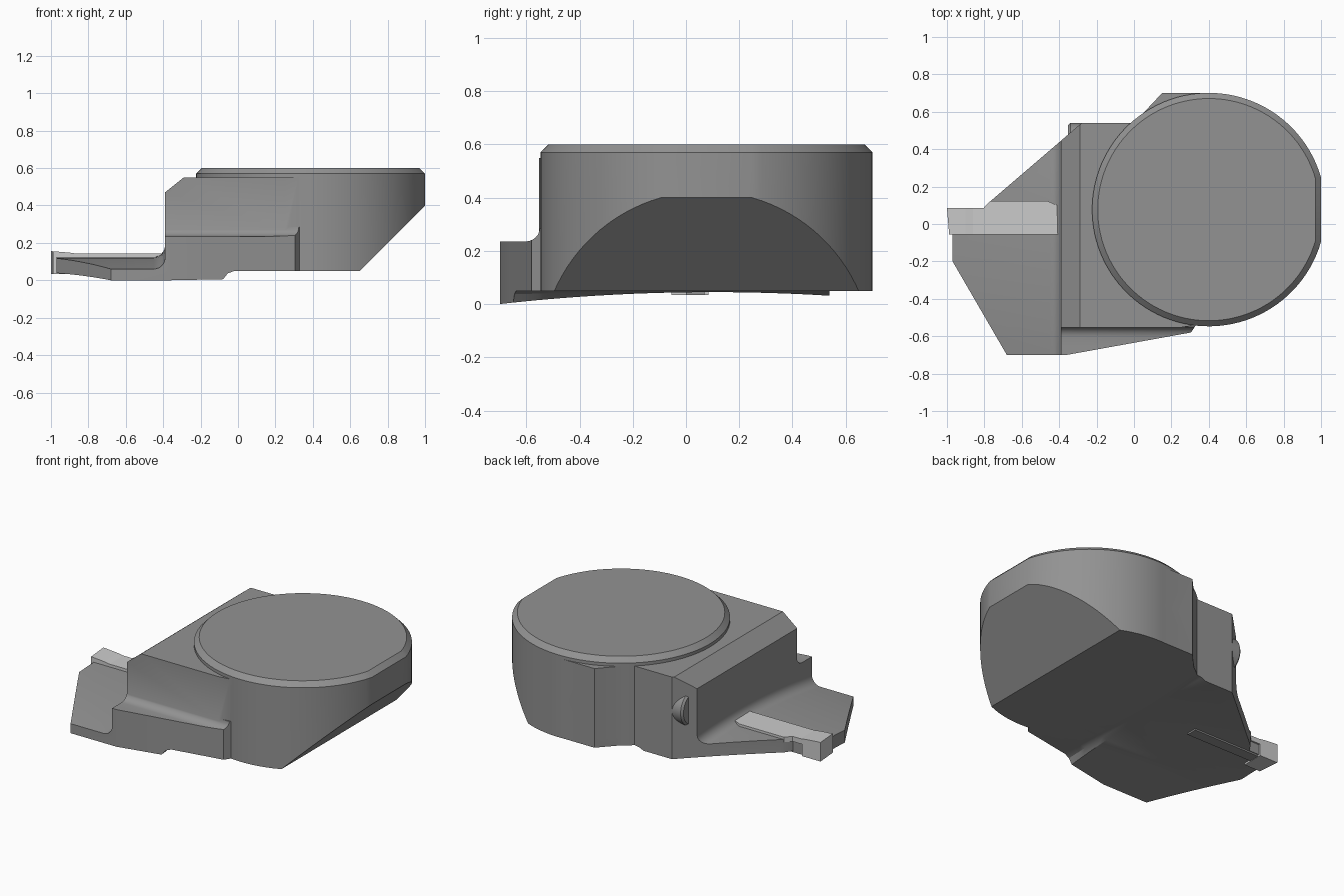
import bpy, bmesh, math

if "Cube" in bpy.data.objects:
    bpy.data.objects.remove(bpy.data.objects["Cube"])


def make(name, rings):
    """Closed solid lofted through rings of equal point count."""
    bm = bmesh.new()
    vs = [[bm.verts.new(p) for p in r] for r in rings]
    n = len(rings[0])
    for a, b in zip(vs, vs[1:]):
        for i in range(n):
            j = (i + 1) % n
            bm.faces.new((a[i], a[j], b[j], b[i]))
    bm.faces.new(vs[0][::-1])
    bm.faces.new(vs[-1])
    bmesh.ops.recalc_face_normals(bm, faces=bm.faces)
    me = bpy.data.meshes.new(name)
    bm.to_mesh(me)
    bm.free()
    ob = bpy.data.objects.new(name, me)
    bpy.context.collection.objects.link(ob)
    return ob


def plan(name, pts, z0, z1):
    return make(name, [[(x, y, z) for x, y in pts] for z in (z0, z1)])


def side(name, pts, y0, y1):
    return make(name, [[(x, y, z) for x, z in pts] for y in (y0, y1)])


def boolean(ob, tool, op):
    m = ob.modifiers.new("bool", 'BOOLEAN')
    m.object, m.operation, m.solver = tool, op, 'EXACT'
    bpy.context.view_layer.objects.active = ob
    bpy.ops.object.modifier_apply(modifier=m.name)
    bpy.data.objects.remove(tool)


def smooth(ob, angle=25):
    bpy.ops.object.select_all(action='DESELECT')
    ob.select_set(True)
    bpy.context.view_layer.objects.active = ob
    bpy.ops.object.shade_smooth_by_angle(angle=math.radians(angle))


def paint(name, grey, *obs):
    mat = bpy.data.materials.new(name)
    mat.diffuse_color = (grey, grey, grey, 1)
    mat.use_nodes = True
    mat.node_tree.nodes["Principled BSDF"].inputs["Base Color"].default_value = mat.diffuse_color
    for ob in obs:
        ob.data.materials.clear()
        ob.data.materials.append(mat)


# Round clamping drum with a flat on the right and a chamfered rim
CX, CY, R = 0.4, 0.077, 0.624


def disc(r, flat):
    a = math.acos((flat - CX) / r)
    return [(CX + r * math.cos(a + (2 * math.pi - 2 * a) * i / 95),
             CY + r * math.sin(a + (2 * math.pi - 2 * a) * i / 95)) for i in range(96)]


outer, inner = disc(R, 1.0), disc(R - 0.03, 0.97)
body = make("tool_head", [[(x, y, z) for x, y in o]
                          for o, z in ((outer, 0.05), (outer, 0.57), (inner, 0.6))])
# Sloping underside of the drum
boolean(body, side("slope_cutter", [(0.6, 0), (1.2, 0), (1.2, 0.6)], -1, 1), 'DIFFERENCE')

# Shoulder block, chamfered at its left top edge
block = side("block", [(-0.39, 0.1), (0.42, 0.1), (0.42, 0.55), (-0.29, 0.55), (-0.39, 0.47)], -0.8, 0.8)
boolean(block, plan("block_outline",
                    [(-0.5, -0.553), (0.25, -0.553), (0.4, -0.53), (0.4, 0.7), (0.15, 0.7),
                     (0, 0.54), (-0.28, 0.54), (-0.5, 0.352)], 0, 1), 'INTERSECT')


# Lower plate: arched top and bottom, with fillets to the block
def section(y):
    bot = 0.045 - 0.07 * (y - 0.1) ** 2
    top = 0.127 - 0.104 * (y - 0.1) ** 2
    t = min(max((y + 0.605) / 0.055, 0), 1)
    ledge = 0.235 + 0.05 * (1 - math.sqrt(1 - t * t))
    pts = [(-1.05, bot), (-0.08, bot), (-0.055, bot + 0.7 * (0.05 - bot)), (-0.02, 0.05),
           (0.42, 0.05), (0.42, ledge), (-0.39, ledge)]
    for i in range(7):
        a = math.radians(15 * i)
        pts.append((-0.45 + 0.06 * math.cos(a), top + 0.06 - 0.06 * math.sin(a)))
    return [(x, y, z) for x, z in pts + [(-1.05, top)]]


ys = [-0.72, -0.66, -0.605, -0.59, -0.577, -0.566, -0.557, -0.552, -0.55]
ys += [-0.5 + 0.08 * i for i in range(16)]
plate = make("plate", [section(y) for y in ys])
boolean(plate, plan("plate_outline",
                    [(-0.97, -0.05), (-0.97, -0.2), (-0.68, -0.7), (-0.36, -0.7),
                     (0.305, -0.58), (0.335, -0.535), (0.36, 0.69), (0.15, 0.7), (0, 0.54),
                     (-0.28, 0.54), (-0.77, 0.12), (-0.8, 0.075), (-0.87, 0.075),
                     (-0.87, -0.05)], -0.2, 0.5), 'INTERSECT')
# Bottom of the back wedge level with the drum
wedge = plan("wedge", [(0, 0.54), (0, 0.3), (0.4, 0.3), (0.4, 0.7), (0.15, 0.7)], 0.05, 0.3)
for part in (block, plate, wedge):
    boolean(body, part, 'UNION')
smooth(body)

# Rib beneath the cutting insert
rib = side("insert_rib", [(-0.87, 0.035), (-0.4, 0.035), (-0.4, 0.08), (-0.87, 0.08)], 0.0, 0.07)

# Cutting insert: raised tip on the left, thin bar above the plate
insert = side("cutting_insert",
              [(-1.0, 0.035), (-0.872, 0.035), (-0.872, 0.11), (-0.385, 0.11), (-0.385, 0.142),
               (-0.86, 0.142), (-0.9, 0.148), (-1.0, 0.156)], -0.2, 0.2)
boolean(insert, plan("insert_outline",
                     [(-1.0, 0.085), (-0.988, -0.055), (-0.38, -0.055), (-0.38, 0.085),
                      (-0.46, 0.122), (-0.77, 0.122), (-0.805, 0.085)], 0, 1), 'INTERSECT')


# Clamp screw head peeking out of the angled wall, with a hex socket
def ring(x, r, n=40):
    return [(x, 0.43 + r * math.cos(2 * math.pi * i / n),
             0.335 + r * math.sin(2 * math.pi * i / n)) for i in range(n)]


screw = make("clamp_screw", [ring(-0.25, 0.11), ring(-0.34, 0.11), ring(-0.352, 0.098)])
boolean(screw, make("socket_cutter", [ring(-0.4, 0.05, 6), ring(-0.3, 0.05, 6)]), 'DIFFERENCE')
smooth(screw)

# Dark steel head, light cutting insert
paint("dark_steel", 0.29, body, rib, screw)
paint("light_carbide", 0.75, insert)
